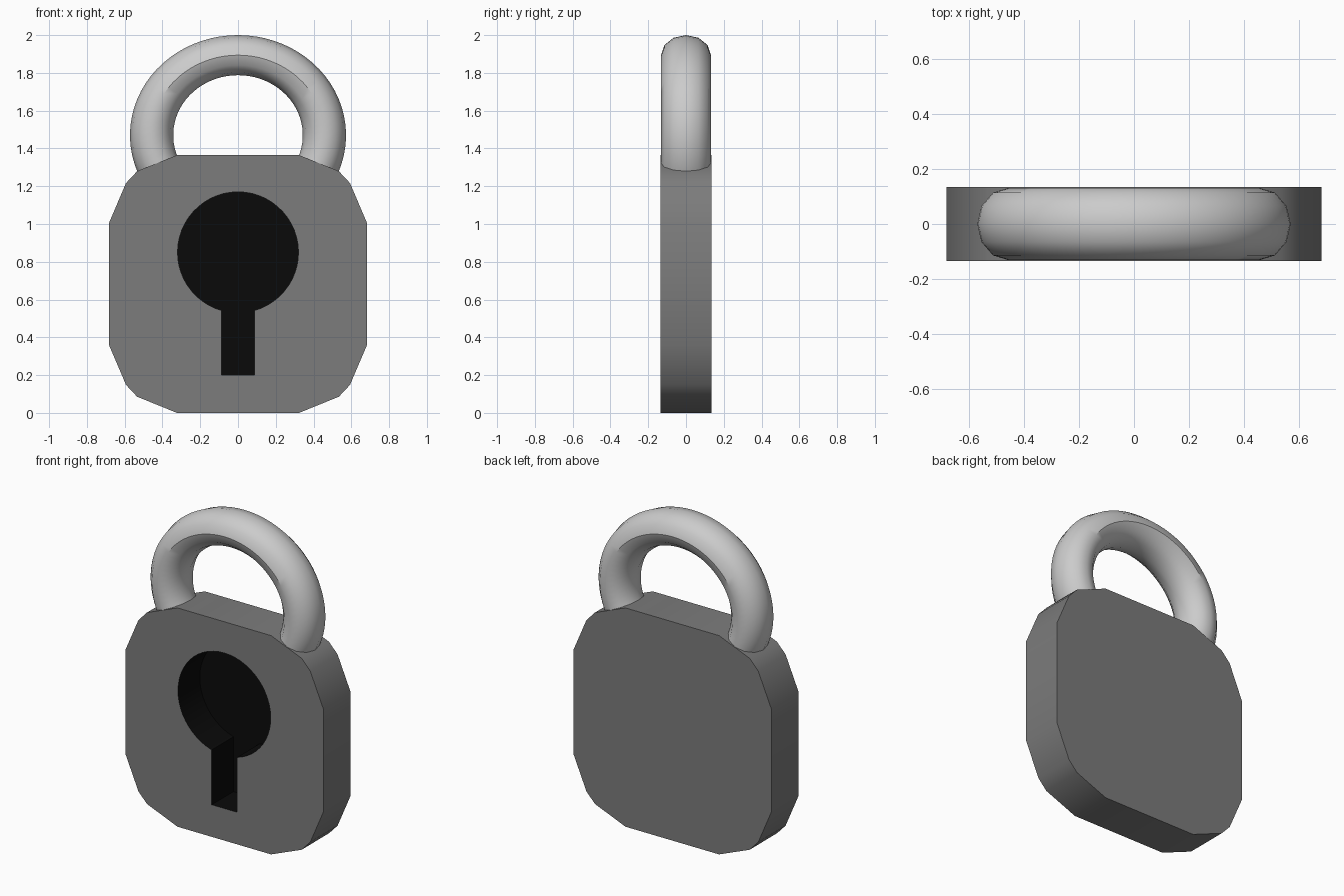
import bpy, bmesh
from math import sin, cos, pi, radians, asin

if "Cube" in bpy.data.objects:
    bpy.data.objects.remove(bpy.data.objects["Cube"])


def material(name, v):
    m = bpy.data.materials.new(name)
    m.diffuse_color = (v, v, v, 1)
    m.use_nodes = True
    m.node_tree.nodes["Principled BSDF"].inputs["Base Color"].default_value = m.diffuse_color
    return m


def finish(bm, name, mats):
    bmesh.ops.recalc_face_normals(bm, faces=bm.faces)
    me = bpy.data.meshes.new(name)
    bm.to_mesh(me)
    bm.free()
    ob = bpy.data.objects.new(name, me)
    bpy.context.collection.objects.link(ob)
    for m in mats:
        me.materials.append(m)
    bpy.ops.object.select_all(action='DESELECT')
    ob.select_set(True)
    bpy.context.view_layer.objects.active = ob
    bpy.ops.object.shade_smooth_by_angle(angle=radians(35))
    return ob


def ring(bm, pts, y):
    return [bm.verts.new((x, y, z)) for x, z in pts]


def bridge(bm, a, b, mat=0):
    n = len(a)
    for i in range(n):
        j = (i + 1) % n
        bm.faces.new((a[i], a[j], b[j], b[i])).material_index = mat


# Body: chamfered square plate with a keyhole pocket in the front
FRONT, BACK, FLOOR = -0.135, 0.135, 0.08
MID = 0.6825
corner = [(0.683, 0.323), (0.593, 0.534), (0.534, 0.597), (0.323, 0.683)]
quad = [(x, z - 0.003 * (i in (0, 3))) for i, (x, z) in enumerate(corner)]
outline = []
for sx, sz in ((1, 1), (-1, 1), (-1, -1), (1, -1)):
    pts = corner if sx * sz > 0 else corner[::-1]
    outline += [(sx * x, MID + sz * min(z, MID)) for x, z in pts]

R, CZ, W = 0.32, 0.85, 0.087
a0 = -pi / 2 + asin(W / R)
N = 48
sweep = 2 * pi - 2 * asin(W / R)
keyhole = [(R * cos(a0 + sweep * i / N), CZ + R * sin(a0 + sweep * i / N))
           for i in range(N + 1)] + [(-W, 0.2), (W, 0.2)]

bm = bmesh.new()
of, ob_, kf, kb = (ring(bm, outline, FRONT), ring(bm, outline, BACK),
                   ring(bm, keyhole, FRONT), ring(bm, keyhole, FLOOR))
bridge(bm, of, ob_)
bm.faces.new(ob_)
bridge(bm, kf, kb, 1)
bm.faces.new(kb).material_index = 1
edges = [bm.edges.get((l[i - 1], l[i])) for l in (of, kf) for i in range(len(l))]
bmesh.ops.triangle_fill(bm, edges=edges, use_beauty=True, normal=(0, -1, 0))
finish(bm, "body", [material("dark_grey", 0.2), material("black", 0.003)])

# Shackle: flattened ring section, ends sunk into the top chamfers
bm = bmesh.new()
SEG, SIDES = 48, 12
start, end = radians(-27), radians(207)
rings = []
for i in range(SEG + 1):
    t = start + (end - start) * i / SEG
    loop = []
    for k in range(SIDES):
        a = 2 * pi * k / SIDES
        r = 0.4575 + 0.1145 * cos(a)
        loop.append(bm.verts.new((r * cos(t), 0.132 * sin(a), 1.47 + 0.9266 * r * sin(t))))
    if rings:
        bridge(bm, rings[-1], loop)
    rings.append(loop)
bm.faces.new(rings[0])
bm.faces.new(rings[-1])
finish(bm, "shackle", [material("light_grey", 0.6)])
